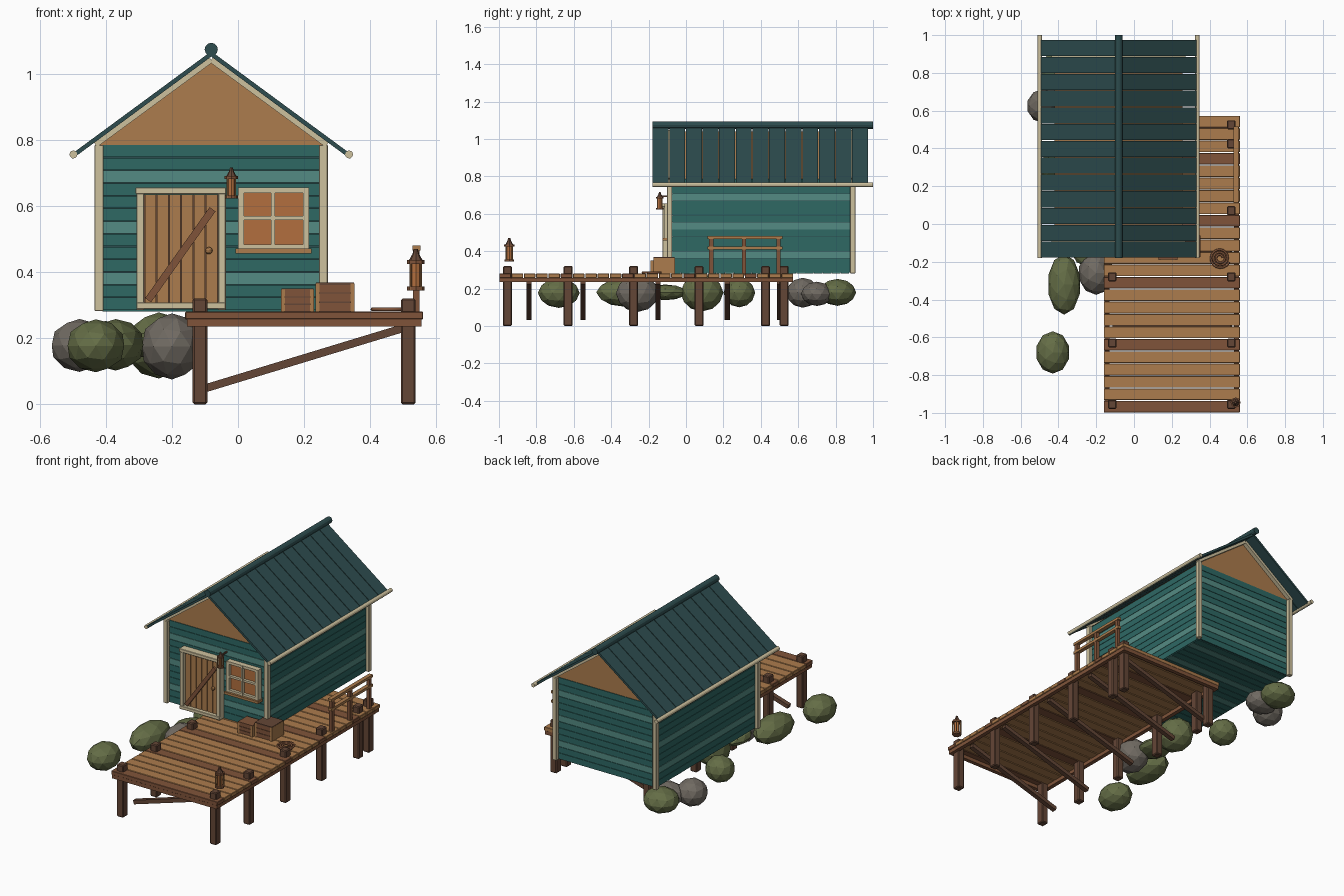
import bpy, bmesh, math
from mathutils import Vector, Matrix

cube = bpy.data.objects.get("Cube")
if cube:
    bpy.data.objects.remove(cube, do_unlink=True)


def material(name, srgb):
    m = bpy.data.materials.new(name)
    m.use_nodes = True
    col = [((c / 255 + 0.055) / 1.055) ** 2.4 for c in srgb] + [1]
    m.diffuse_color = col
    bsdf = m.node_tree.nodes["Principled BSDF"]
    bsdf.inputs["Base Color"].default_value = col
    bsdf.inputs["Roughness"].default_value = 0.9
    return m


TAN = material("tan wood", (172, 124, 77))
BROWN = material("red brown wood", (128, 84, 58))
DARK = material("dark brown wood", (100, 70, 54))
CREAM = material("cream trim", (206, 193, 158))
TEAL = material("teal paint", (46, 104, 100))
LIGHT = material("light teal paint", (84, 139, 131))
ROOF = material("roof teal", (45, 76, 78))
AMBER = material("amber glass", (178, 111, 62))
OLIVE = material("mossy rock", (100, 109, 70))
GRAY = material("gray rock", (112, 106, 98))


class Part:
    """Collects boxes, beams, rods and rings into one named mesh."""

    def __init__(self, name):
        self.name, self.bm, self.mats = name, bmesh.new(), []

    def paint(self, verts, mat):
        if mat not in self.mats:
            self.mats.append(mat)
        for f in {f for v in verts for f in v.link_faces}:
            f.material_index = self.mats.index(mat)

    def box(self, x, y, z, mat):
        lo, hi = Vector((x[0], y[0], z[0])), Vector((x[1], y[1], z[1]))
        m = Matrix.Translation((lo + hi) / 2) @ Matrix.Diagonal((*(hi - lo), 1))
        self.paint(bmesh.ops.create_cube(self.bm, size=1, matrix=m)["verts"], mat)

    def frame(self, a, b):
        a, b = Vector(a), Vector(b)
        d = (b - a).normalized()
        side = d.cross((0, 0, 1)) if abs(d.z) < 0.99 else Vector((1, 0, 0))
        side.normalize()
        m = Matrix((side, d.cross(side), d)).transposed().to_4x4()
        return Matrix.Translation((a + b) / 2) @ m, (b - a).length

    def beam(self, a, b, width, thick, mat):
        m, length = self.frame(a, b)
        m = m @ Matrix.Diagonal((width, thick, length, 1))
        self.paint(bmesh.ops.create_cube(self.bm, size=1, matrix=m)["verts"], mat)

    def rod(self, a, b, r, mat, sides=12, r2=None):
        m, length = self.frame(a, b)
        self.paint(bmesh.ops.create_cone(
            self.bm, cap_ends=True, segments=sides, radius1=r,
            radius2=r if r2 is None else r2, depth=length, matrix=m)["verts"], mat)

    def ball(self, pos, size, mat, detail=2):
        m = Matrix.Translation(pos) @ Matrix.Diagonal((*size, 1))
        self.paint(bmesh.ops.create_icosphere(
            self.bm, subdivisions=detail, radius=1, matrix=m)["verts"], mat)

    def done(self, bevel=0):
        bmesh.ops.recalc_face_normals(self.bm, faces=self.bm.faces[:])
        me = bpy.data.meshes.new(self.name)
        self.bm.to_mesh(me)
        self.bm.free()
        for m in self.mats:
            me.materials.append(m)
        ob = bpy.data.objects.new(self.name, me)
        bpy.context.collection.objects.link(ob)
        if bevel:
            mod = ob.modifiers.new("bevel", 'BEVEL')
            mod.width, mod.segments = bevel, 1
        return ob


# --- cabin walls: stacked siding boards around a dark core
CX, BASE, TOP = -0.081, 0.285, 0.785
walls = Part("siding")
walls.box((-0.411, 0.249), (-0.073, 0.876), (BASE, TOP), ROOF)
h = (TOP - BASE) / 13
for i in range(13):
    walls.box((-0.416, 0.254), (-0.08, 0.882),
              (BASE + i * h + 0.001, BASE + (i + 1) * h - 0.001), LIGHT if i % 4 == 2 else TEAL)
walls.done()
floor = Part("floor_boards")
for i in range(20):
    y = -0.075 + i * 0.0475
    floor.box((-0.41, 0.25), (y, y + 0.045), (0.281, 0.286), LIGHT if i % 4 == 2 else TEAL)
floor.done()

trim = Part("corner_trim")
for x in (-0.434, 0.245):
    for y in (-0.102, 0.877):
        trim.box((x, x + 0.027), (y, y + 0.028), (BASE - 0.003, TOP), CREAM)
trim.done(0.002)

# --- gables: triangular prism
gable = Part("gable")
ends = [[gable.bm.verts.new((x, y, z)) for x, z in ((-0.42, TOP), (0.258, TOP), (CX, 1.04))]
        for y in (-0.078, 0.88)]
gable.bm.faces.new(ends[0])
gable.bm.faces.new(ends[1])
for i in range(3):
    j = (i + 1) % 3
    gable.bm.faces.new((ends[0][i], ends[0][j], ends[1][j], ends[1][i]))
gable.paint(ends[0] + ends[1], TAN)
gable.done()

# --- roof boards, rakes, eave poles and ridge pole
roof, rakes, eaves = Part("roof_boards"), Part("rake_trim"), Part("eave_poles")
step = 1.155 / 13
for s in (-1, 1):
    for i in range(13):
        y = -0.18 + (i + 0.5) * step
        roof.beam((CX, y, 1.06), (CX + s * 0.424, y, 0.748), step - 0.004, 0.013, ROOF)
    for y in (-0.09, 0.892):
        rakes.beam((CX, y, 1.042), (CX + s * 0.35, y, 0.785), 0.026, 0.016, CREAM)
    eaves.rod((CX + s * 0.417, -0.18, 0.756), (CX + s * 0.417, 1, 0.756), 0.012, CREAM)
roof.done()
rakes.done()
eaves.done()
ridge = Part("ridge_pole")
ridge.rod((CX, -0.18, 1.074), (CX, 1, 1.074), 0.02, ROOF)
ridge.done()

# --- door with frame, brace and knob
door = Part("door")
for i in range(6):
    x = -0.283 + i * 0.037
    door.box((x + 0.0015, x + 0.0355), (-0.105, -0.08), (0.305, 0.635), TAN)
door.box((-0.285, -0.06), (-0.095, -0.08), (0.305, 0.635), DARK)
door.beam((-0.272, -0.11, 0.315), (-0.077, -0.11, 0.59), 0.014, 0.022, BROWN)
door.ball((-0.088, -0.115, 0.465), (0.011,) * 3, TAN)
door.done()
frame = Part("door_frame")
for x in (-0.307, -0.06):
    frame.box((x, x + 0.023), (-0.125, -0.08), (0.285, 0.64), CREAM)
frame.box((-0.31, -0.036), (-0.128, -0.08), (0.636, 0.656), CREAM)
frame.box((-0.307, -0.037), (-0.128, -0.08), (0.288, 0.308), CREAM)
frame.done(0.002)

# --- window
win = Part("window")
win.box((0.01, 0.205), (-0.095, -0.08), (0.475, 0.65), AMBER)
for x, w in ((0.0, 0.018), (0.1, 0.012), (0.197, 0.018)):
    win.box((x, x + w), (-0.115, -0.08), (0.47, 0.655), CREAM)
for z, w in ((0.47, 0.014), (0.558, 0.012), (0.64, 0.016)):
    win.box((0.0, 0.215), (-0.112, -0.08), (z, z + w), CREAM)
win.box((-0.008, 0.222), (-0.125, -0.08), (0.456, 0.471), TAN)
win.done()

# --- dock deck, rim and posts
deck = Part("dock_boards")
step = 1.575 / 24
for i in range(24):
    y = -1 + i * step
    deck.box((-0.16, 0.56), (y + 0.002, y + step - 0.002), (0.257, 0.28),
             BROWN if i % 5 == 0 else TAN)
deck.done(0.002)
rows = (-0.955, -0.63, -0.28, 0.07, 0.425, 0.525)
rim, posts = Part("dock_rim"), Part("dock_posts")
for x in (-0.155, 0.53):
    rim.box((x, x + 0.025), (-0.997, 0.572), (0.235, 0.258), BROWN)
for y in (-0.985, 0.56):
    rim.box((-0.155, 0.555), (y - 0.012, y + 0.012), (0.235, 0.258), BROWN)
rim.done()
for y in rows:
    for x in (-0.115, 0.515):
        posts.box((x - 0.022, x + 0.022), (y - 0.024, y + 0.024), (0, 0.32), DARK)
posts.done(0.005)
braces = Part("dock_braces")
for y in (-0.84, -0.55, -0.15, 0.22, 0.5):
    braces.beam((-0.11, y, 0.045), (0.515, y, 0.235), 0.028, 0.024, DARK)
braces.done()

# --- handrail
rail = Part("handrail")
for y in (0.135, 0.31, 0.495):
    rail.box((0.53, 0.55), (y - 0.011, y + 0.011), (0.27, 0.47), BROWN)
for z in (0.408, 0.465):
    rail.box((0.528, 0.552), (0.115, 0.515), (z, z + 0.016), TAN)
rail.done()


# --- lanterns
def lantern(name, x, y, z, s):
    p = Part(name)
    for z0, z1, r, r2, mat in ((0, 0.012, 0.026, 0.026, BROWN), (0.012, 0.08, 0.016, 0.016, AMBER),
                               (0.08, 0.092, 0.027, 0.027, BROWN), (0.092, 0.11, 0.02, 0.01, DARK),
                               (0.11, 0.125, 0.01, 0.006, DARK)):
        p.rod((x, y, z + z0 * s), (x, y, z + z1 * s), r * s, mat, 8, r2 * s)
    for sx in (-1, 1):
        for sy in (-1, 1):
            p.rod((x + sx * 0.016 * s, y + sy * 0.016 * s, z),
                  (x + sx * 0.016 * s, y + sy * 0.016 * s, z + 0.085 * s), 0.004 * s, TAN, 6)
    return p


lantern("dock_lantern", 0.538, -0.945, 0.345, 1).done()
wall_lamp = lantern("wall_lantern", -0.02, -0.14, 0.622, 0.75)
wall_lamp.box((-0.024, -0.016), (-0.14, -0.08), (0.69, 0.698), DARK)
wall_lamp.done()


# --- crates: slatted sides, corner battens and a lid
def crate(name, x, y, z, lid):
    p = Part(name)
    p.box((x[0] + 0.006, x[1] - 0.006), (y[0] + 0.006, y[1] - 0.006), (z[0], z[1] - 0.004), DARK)
    h = (z[1] - z[0]) / 3
    for i in range(3):
        p.box((x[0] + 0.003, x[1] - 0.003), (y[0] + 0.003, y[1] - 0.003),
              (z[0] + i * h + 0.002, z[0] + (i + 1) * h - 0.002), BROWN)
    for cx in (x[0], x[1] - 0.012):
        p.box((cx, cx + 0.012), y, z, TAN)
    p.box((x[0] + 0.001, x[1] - 0.001), (y[0] + 0.001, y[1] - 0.001), (z[1] - 0.004, z[1] + 0.003), lid)
    p.done()


crate("small_crate", (0.13, 0.23), (-0.19, -0.1), (0.28, 0.347), BROWN)
crate("large_crate", (0.235, 0.352), (-0.175, -0.06), (0.28, 0.365), DARK)

# --- rope coil
curve = bpy.data.curves.new("rope_coil", 'CURVE')
curve.dimensions, curve.bevel_depth, curve.bevel_resolution = '3D', 0.006, 1
spline = curve.splines.new('POLY')
spline.points.add(47)
for i, pt in enumerate(spline.points):
    a, r = i * math.tau / 16, 0.014 + 0.04 * i / 47
    pt.co = (0.455 + r * math.cos(a), -0.18 + r * math.sin(a), 0.287, 1)
curve.materials.append(BROWN)
bpy.context.collection.objects.link(bpy.data.objects.new("rope_coil", curve))

# --- shore rocks: centre, radii, colour
rocks = Part("rocks")
for pos, size, mat in (
        ((-0.43, -0.68, 0.177), (0.09, 0.112, 0.08), OLIVE),
        ((-0.37, -0.32, 0.18), (0.088, 0.16, 0.078), OLIVE),
        ((-0.2, -0.26, 0.175), (0.095, 0.115, 0.1), GRAY),
        ((-0.25, -0.11, 0.18), (0.09, 0.115, 0.042), OLIVE),
        ((-0.24, 0.085, 0.178), (0.1, 0.115, 0.1), OLIVE),
        ((-0.43, 0.285, 0.178), (0.085, 0.085, 0.078), OLIVE),
        ((-0.48, 0.625, 0.178), (0.088, 0.09, 0.08), GRAY),
        ((-0.37, 0.7, 0.172), (0.1, 0.085, 0.065), GRAY),
        ((-0.4, 0.81, 0.18), (0.105, 0.1, 0.072), OLIVE)):
    rocks.ball(pos, size, mat)
rocks.done()
